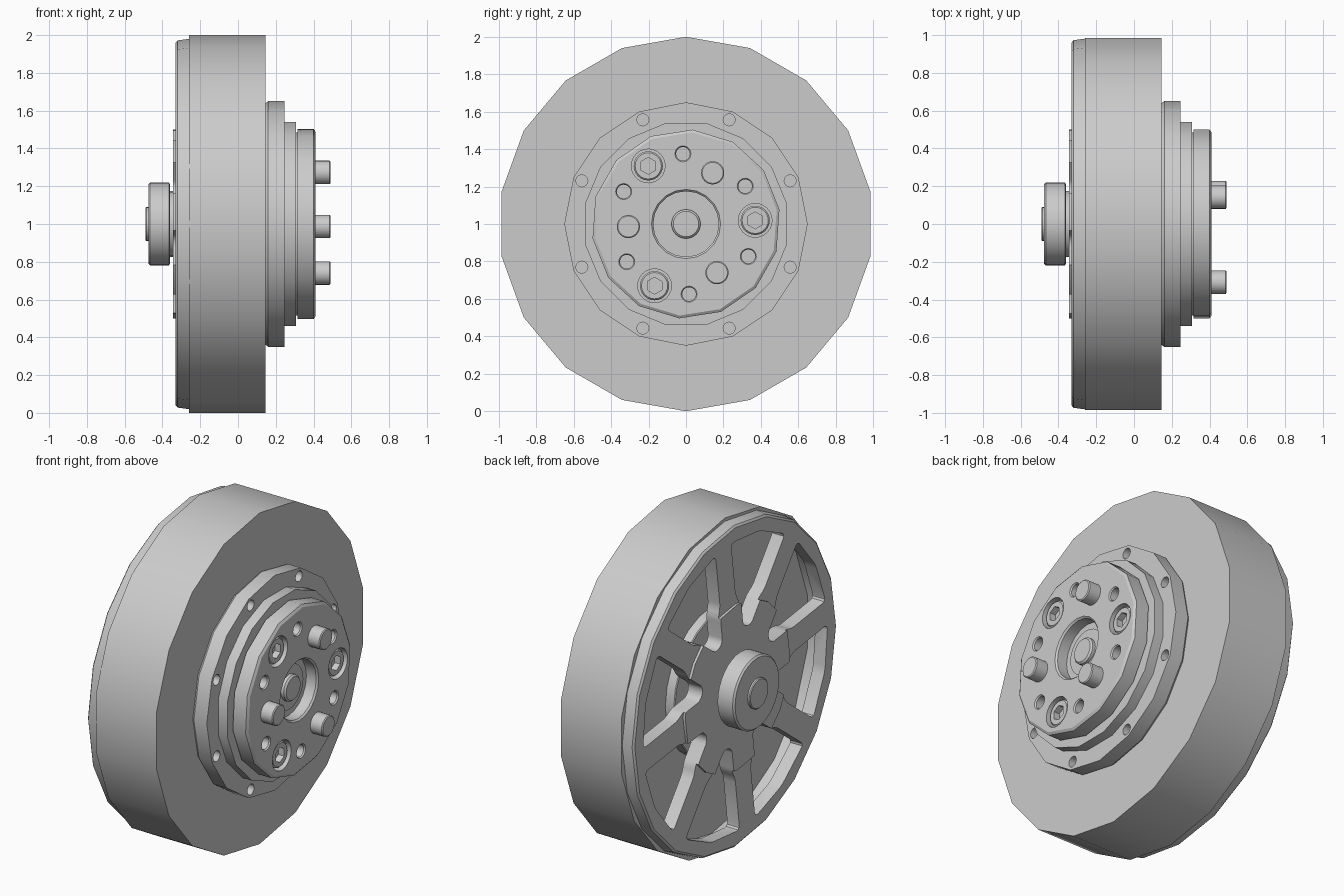
import bpy, bmesh
from math import sin, cos, tan, radians, pi

if "Cube" in bpy.data.objects:
    bpy.data.objects.remove(bpy.data.objects["Cube"], do_unlink=True)

grey = bpy.data.materials.new("plain_grey")
grey.use_nodes = True
COLOUR = (0.6, 0.6, 0.6, 1)
grey.diffuse_color = COLOUR
grey.node_tree.nodes["Principled BSDF"].inputs["Base Color"].default_value = COLOUR


def polar(r, deg):
    """Point on the wheel plane, as (y, z) around the axle."""
    return r * cos(radians(deg)), 1 + r * sin(radians(deg))


def add_lathe(bm, profile, sides, turn=90, centre=(0, 1)):
    """Revolve (x, radius) points about an axis along x, capped at both ends."""
    rings = []
    for x, r in profile:
        ring = []
        for i in range(sides):
            a = radians(turn) + 2 * pi * i / sides
            ring.append(bm.verts.new((x, centre[0] + r * cos(a), centre[1] + r * sin(a))))
        rings.append(ring)
    for a, b in zip(rings, rings[1:]):
        for i in range(sides):
            j = (i + 1) % sides
            bm.faces.new((a[i], a[j], b[j], b[i]))
    bm.faces.new(rings[0])
    bm.faces.new(rings[-1])


def finish(name, bm):
    bmesh.ops.recalc_face_normals(bm, faces=bm.faces)
    mesh = bpy.data.meshes.new(name)
    bm.to_mesh(mesh)
    bm.free()
    mesh.materials.append(grey)
    ob = bpy.data.objects.new(name, mesh)
    bpy.context.collection.objects.link(ob)
    return ob


def select(ob):
    bpy.ops.object.select_all(action='DESELECT')
    ob.select_set(True)
    bpy.context.view_layer.objects.active = ob


def smooth(ob):
    select(ob)
    bpy.ops.object.shade_smooth_by_angle(angle=radians(30))


def cut(ob, bm):
    """Subtract the solids in bm from ob."""
    cutter = finish("cutter", bm)
    cutter.hide_render = True
    mod = ob.modifiers.new("cut", 'BOOLEAN')
    mod.operation = 'DIFFERENCE'
    mod.solver = 'EXACT'
    mod.object = cutter
    select(ob)
    bpy.ops.object.modifier_apply(modifier=mod.name)
    bpy.data.objects.remove(cutter, do_unlink=True)


def lathe(name, profile, sides, turn=90, centre=(0, 1)):
    bm = bmesh.new()
    add_lathe(bm, profile, sides, turn, centre)
    return finish(name, bm)


# Tyre: faceted drum with a shallow hollow on the spoked side
smooth(lathe("tyre", [(0.145, 1), (-0.26, 1), (-0.26, 0.93), (-0.17, 0.93)], 18))

# Spoked wheel plate with a raised middle
plate = lathe("spoked_rim", [(-0.345, 0.5), (-0.33, 0.5), (-0.33, 0.96), (-0.32, 0.972),
                             (-0.26, 0.98), (-0.26, 0.912), (-0.25, 0.912)], 20)
half = radians(22.5)


def window_side(u, spoke):
    return u, u * tan(half) - spoke / cos(half)


windows = bmesh.new()
side = [window_side(0.35, 0.1), window_side(0.5, 0.1),
        window_side(0.53, 0.075), window_side(0.84, 0.075)]
outline = side + [(0.885, 0.0)] + [(u, -v) for u, v in reversed(side)]
for k in range(8):
    a = radians(15 + 45 * k)
    bottom = [windows.verts.new((-0.5, u * cos(a) - v * sin(a), 1 + u * sin(a) + v * cos(a)))
              for u, v in outline]
    face = windows.faces.new(bottom)
    made = bmesh.ops.extrude_face_region(windows, geom=[face])["geom"]
    moved = [g for g in made if isinstance(g, bmesh.types.BMVert)]
    bmesh.ops.translate(windows, verts=moved, vec=(0.4, 0, 0))
walls = [e for e in windows.edges if abs(e.verts[0].co.x - e.verts[1].co.x) > 0.3]
bmesh.ops.bevel(windows, geom=walls, offset=0.03, segments=3, profile=0.5, affect='EDGES')
cut(plate, windows)
smooth(plate)

# Motor body seen between the spokes
smooth(lathe("motor_body", [(-0.15, 0.44), (-0.225, 0.44), (-0.23, 0.435)], 24))

# Axle cap on the spoked side
smooth(lathe("axle_collar", [(-0.3, 0.175), (-0.365, 0.175)], 24))
smooth(lathe("axle_cap", [(-0.36, 0.21), (-0.365, 0.22), (-0.465, 0.22), (-0.475, 0.21)], 32))
smooth(lathe("axle_end", [(-0.47, 0.09), (-0.485, 0.09), (-0.49, 0.085)], 24))

# Outer flange with a ring of eight holes
flange = lathe("outer_flange", [(0.14, 0.635), (0.16, 0.65), (0.246, 0.65)], 16)
holes = bmesh.new()
for k in range(8):
    add_lathe(holes, [(0.18, 0.032), (0.3, 0.032)], 16, centre=polar(0.602, 22.5 + 45 * k))
cut(flange, holes)
smooth(flange)

# Stepped inner flange
smooth(lathe("inner_flange", [(0.24, 0.55), (0.307, 0.55)], 16, 101.25))
smooth(lathe("hub_neck", [(0.3, 0.485), (0.32, 0.485)], 16))

# Hub disc: centre recess, bolt counterbores, six small holes
hub = lathe("hub_disc", [(0.315, 0.505), (0.4, 0.505), (0.41, 0.49)], 14, 86)
holes = bmesh.new()
add_lathe(holes, [(0.335, 0.175), (0.4, 0.175), (0.42, 0.195)], 20)
for k in range(3):
    add_lathe(holes, [(0.34, 0.09), (0.5, 0.09)], 24, centre=polar(0.37, 3 + 120 * k))
for k in range(6):
    add_lathe(holes, [(0.34, 0.037), (0.402, 0.037), (0.418, 0.049)], 16,
              centre=polar(0.375, 32.5 + 60 * k))
cut(hub, holes)
smooth(hub)

# Bearing and shaft end in the recess
smooth(lathe("bearing", [(0.33, 0.135), (0.342, 0.135)], 24))
smooth(lathe("shaft_end", [(0.33, 0.078), (0.36, 0.078), (0.37, 0.068)], 24))

# Socket bolts and drive pins
for k in range(3):
    place = polar(0.37, 3 + 120 * k)
    bolt = lathe(f"socket_bolt_{k + 1}", [(0.33, 0.078), (0.39, 0.078), (0.398, 0.07)], 24, centre=place)
    socket = bmesh.new()
    add_lathe(socket, [(0.36, 0.045), (0.5, 0.045)], 6, centre=place)
    cut(bolt, socket)
    smooth(bolt)
    smooth(lathe(f"drive_pin_{k + 1}", [(0.35, 0.062), (0.485, 0.062), (0.49, 0.056)], 24,
                 centre=polar(0.308, 62.5 + 120 * k)))
